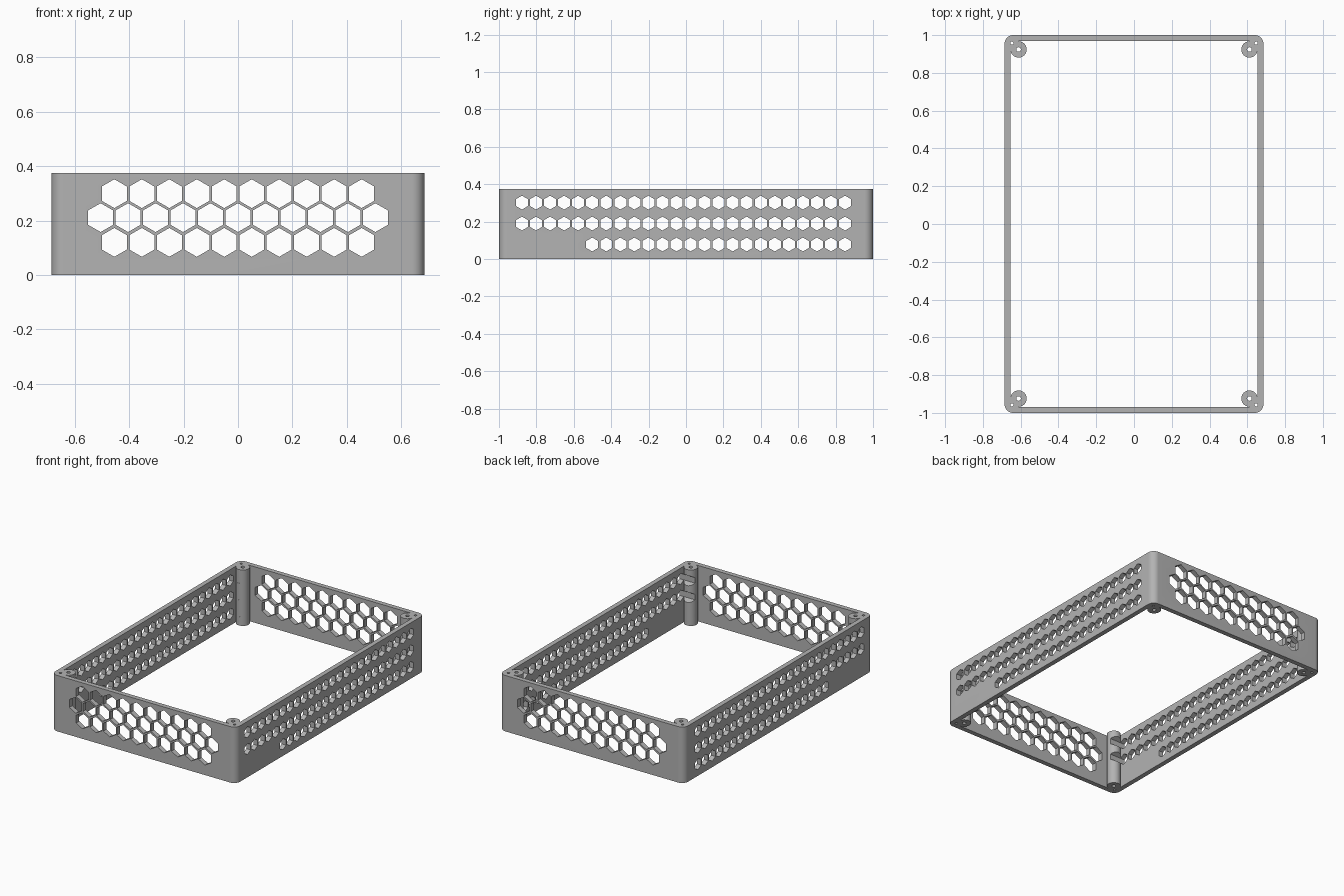
import bpy, bmesh, math
from mathutils import Matrix, Vector

W, D, H = 0.685, 1.0, 0.375      # half width, half depth, height
WALL, CORNER = 0.032, 0.045
POST_X, POST_Y, POST_R = 0.611, 0.924, 0.043

if "Cube" in bpy.data.objects:
    bpy.data.objects.remove(bpy.data.objects["Cube"], do_unlink=True)

grey = bpy.data.materials.new("grey plastic")
grey.use_nodes = True
colour = (0.45, 0.45, 0.45, 1)
grey.diffuse_color = colour
grey.node_tree.nodes["Principled BSDF"].inputs["Base Color"].default_value = colour


def ring(cx, cy, r, n, start=0.0):
    step = 2 * math.pi / n
    return [(cx + r * math.cos(start + i * step), cy + r * math.sin(start + i * step))
            for i in range(n)]


def rounded_rect(hx, hy, r, n=12):
    pts = []
    for k, (sx, sy) in enumerate([(1, 1), (-1, 1), (-1, -1), (1, -1)]):
        for i in range(n + 1):
            a = (k + i / n) * math.pi / 2
            pts.append((sx * (hx - r) + r * math.cos(a), sy * (hy - r) + r * math.sin(a)))
    return pts


def rect(x0, x1, y0, y1):
    x0, x1 = sorted((x0, x1))
    y0, y1 = sorted((y0, y1))
    return [(x0, y0), (x1, y0), (x1, y1), (x0, y1)]


def prisms(name, outlines, low, high, turn=None):
    """Extrude each outline along z, then optionally rotate the lot."""
    bm = bmesh.new()
    for pts in outlines:
        base = bm.faces.new([bm.verts.new((x, y, low)) for x, y in pts])
        top = bmesh.ops.extrude_face_region(bm, geom=[base])["geom"]
        bmesh.ops.translate(bm, vec=(0, 0, high - low),
                            verts=[v for v in top if isinstance(v, bmesh.types.BMVert)])
    if turn is not None:
        bm.transform(turn)
    bmesh.ops.recalc_face_normals(bm, faces=bm.faces)
    mesh = bpy.data.meshes.new(name)
    bm.to_mesh(mesh)
    bm.free()
    mesh.materials.append(grey)
    obj = bpy.data.objects.new(name, mesh)
    bpy.context.collection.objects.link(obj)
    return obj


def combine(target, tool, operation):
    mod = target.modifiers.new(tool.name, "BOOLEAN")
    mod.operation, mod.solver, mod.object = operation, "EXACT", tool
    bpy.context.view_layer.objects.active = target
    bpy.ops.object.modifier_apply(modifier=mod.name)
    bpy.data.objects.remove(tool, do_unlink=True)


# Open frame with rounded outer corners
frame = prisms("case_frame", [rounded_rect(W, D, CORNER)], 0, H)
inner = rect(WALL - W, W - WALL, WALL - D, D - WALL)
combine(frame, prisms("inside", [inner], -0.1, H + 0.1), "DIFFERENCE")

# Corner posts, webbed into the corners, with two screw holes each
corners = [(sx, sy) for sx in (-1, 1) for sy in (-1, 1)]
webs = [rect(sx * POST_X, sx * (W - 0.02), sy * POST_Y, sy * (D - 0.02)) for sx, sy in corners]
posts = [ring(sx * POST_X, sy * POST_Y, POST_R, 40) for sx, sy in corners]
combine(frame, prisms("webs", webs, 0, H), "UNION")
combine(frame, prisms("posts", posts, 0, H), "UNION")
holes = [ring(sx * POST_X, sy * POST_Y, 0.012, 20) for sx, sy in corners]
holes += [ring(sx * (POST_X + 0.035), sy * (POST_Y + 0.034), 0.008, 16) for sx, sy in corners]
combine(frame, prisms("screw_holes", holes, -0.1, H + 0.1), "DIFFERENCE")

# Large hexagon vents through the front and back walls
large = []
for z, count in ((0.299, 10), (0.211, 11), (0.120, 10)):
    for i in range(count):
        large.append(ring((i - (count - 1) / 2) * 0.101, z, 0.053, 6, math.pi / 6))
combine(frame, prisms("end_vents", large, -1.2, 1.2, Matrix.Rotation(math.pi / 2, 4, "X")),
        "DIFFERENCE")

# Small hexagon vents through both long walls; lowest row starts further back
small = []
for z, first in ((0.302, 0), (0.190, 0), (0.078, 5)):
    for i in range(first, 24):
        small.append(ring(-0.877 + i * 0.0751, z, 0.037, 6, math.pi / 6))
to_side = Matrix(((0, 0, 1, 0), (1, 0, 0, 0), (0, 1, 0, 0), (0, 0, 0, 1)))
combine(frame, prisms("side_vents", small, -1, 1, to_side), "DIFFERENCE")

# Smooth curved corners while keeping edges crisp
bpy.ops.object.select_all(action="DESELECT")
frame.select_set(True)
bpy.context.view_layer.objects.active = frame
bpy.ops.object.shade_smooth_by_angle(angle=math.radians(30))
